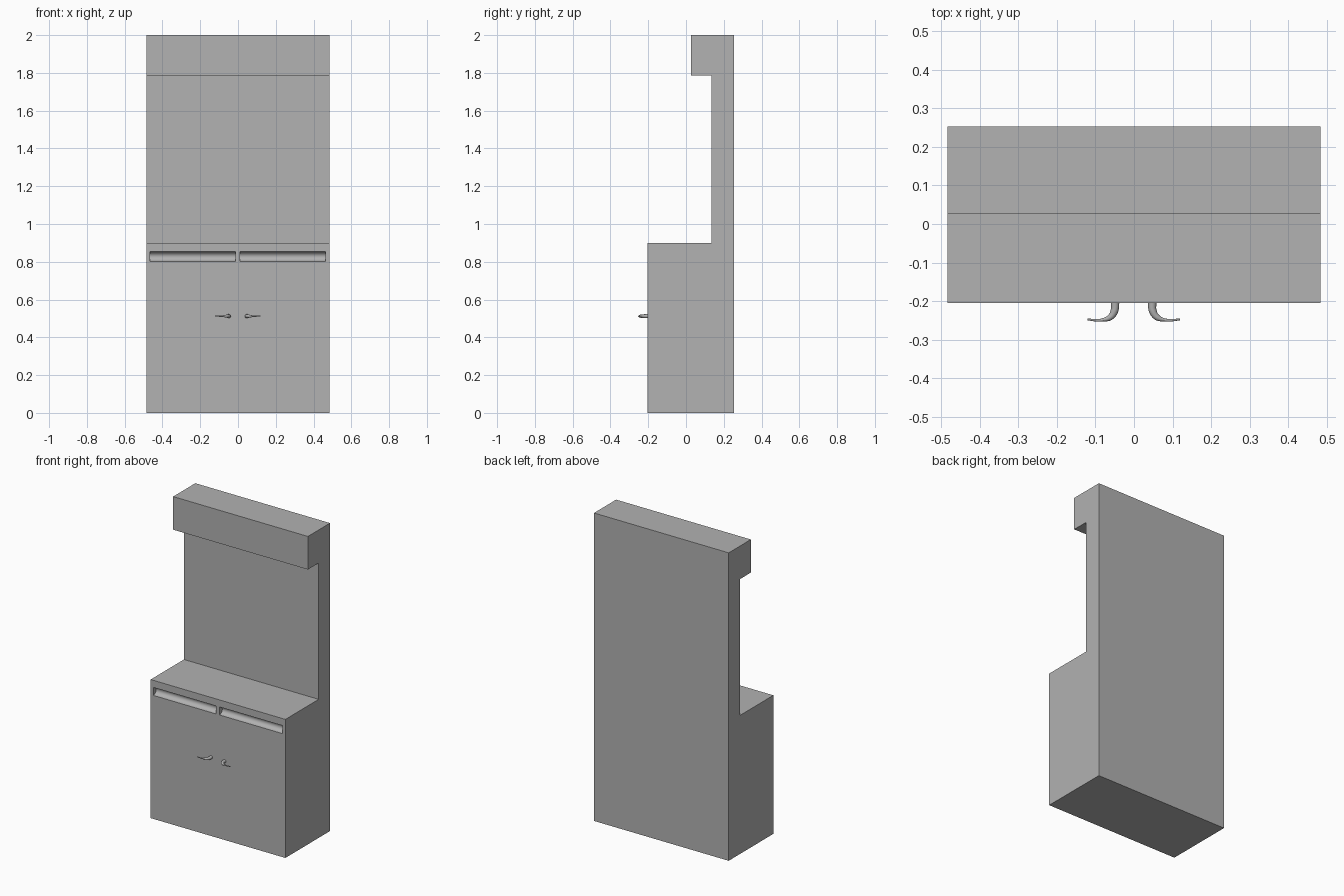
import bpy, bmesh, math

cube = bpy.data.objects.get("Cube")
if cube:
    bpy.data.objects.remove(cube, do_unlink=True)

grey = bpy.data.materials.new("cabinet grey")
grey.use_nodes = True
COLOUR = (0.445, 0.445, 0.445, 1)
grey.diffuse_color = COLOUR
grey.node_tree.nodes["Principled BSDF"].inputs["Base Color"].default_value = COLOUR


def extrude_x(name, profile, x0, x1):
    """Extrude a closed (y, z) profile along x."""
    bm = bmesh.new()
    face = bm.faces.new([bm.verts.new((x0, y, z)) for y, z in profile])
    moved = bmesh.ops.extrude_face_region(bm, geom=[face])["geom"]
    verts = [v for v in moved if isinstance(v, bmesh.types.BMVert)]
    bmesh.ops.translate(bm, verts=verts, vec=(x1 - x0, 0, 0))
    bmesh.ops.recalc_face_normals(bm, faces=bm.faces)
    mesh = bpy.data.meshes.new(name)
    bm.to_mesh(mesh)
    bm.free()
    obj = bpy.data.objects.new(name, mesh)
    bpy.context.collection.objects.link(obj)
    mesh.materials.append(grey)
    return obj


def activate(obj):
    bpy.ops.object.select_all(action="DESELECT")
    obj.select_set(True)
    bpy.context.view_layer.objects.active = obj


# Cabinet body: base, back panel and overhanging top
FRONT, BACK, PANEL, HOOD = -0.205, 0.253, 0.136, 0.026
body = extrude_x("cabinet_body", [
    (FRONT, 0), (BACK, 0), (BACK, 2), (HOOD, 2),
    (HOOD, 1.785), (PANEL, 1.785), (PANEL, 0.9), (FRONT, 0.9)], -0.484, 0.484)

# Scooped finger grooves under the worktop
STEPS = 16
scoop = [(FRONT - 0.02, 0.802), (FRONT - 0.02, 0.854)]
for i in range(STEPS + 1):
    a = math.pi * (0.5 - i / STEPS)
    scoop.append((FRONT + 0.03 * math.cos(a), 0.828 + 0.026 * math.sin(a)))
for x0, x1 in ((-0.465, -0.013), (0.01, 0.462)):
    cutter = extrude_x("groove_cutter", scoop, x0, x1)
    cutter.hide_render = True
    cut = body.modifiers.new("groove", "BOOLEAN")
    cut.operation, cut.solver, cut.object = "DIFFERENCE", "EXACT", cutter
    activate(body)
    bpy.ops.object.modifier_apply(modifier=cut.name)
    bpy.data.objects.remove(cutter, do_unlink=True)
activate(body)
bpy.ops.object.shade_smooth_by_angle(angle=math.radians(30))

# Tapered, curved lever handles: x, y, radius along the path
PATH = [(0.048, -0.203, 0.011), (0.050, -0.226, 0.010), (0.061, -0.242, 0.008),
        (0.080, -0.2485, 0.004), (0.100, -0.2495, 0.003), (0.120, -0.247, 0.0025)]
for name, side in (("left_handle", 1), ("right_handle", -1)):
    curve = bpy.data.curves.new(name, "CURVE")
    curve.dimensions = "3D"
    curve.bevel_depth = 1
    curve.bevel_resolution = 4
    curve.use_fill_caps = True
    curve.resolution_u = 8
    spline = curve.splines.new("BEZIER")
    spline.bezier_points.add(len(PATH) - 1)
    for point, (x, y, r) in zip(spline.bezier_points, PATH):
        point.co = (side * x - 0.001, y, 0.512)
        point.radius = r
        point.handle_left_type = point.handle_right_type = "AUTO"
    curve.materials.append(grey)
    handle = bpy.data.objects.new(name, curve)
    bpy.context.collection.objects.link(handle)
    activate(handle)
    bpy.ops.object.convert(target="MESH")
    bpy.ops.object.shade_smooth_by_angle(angle=math.radians(40))
